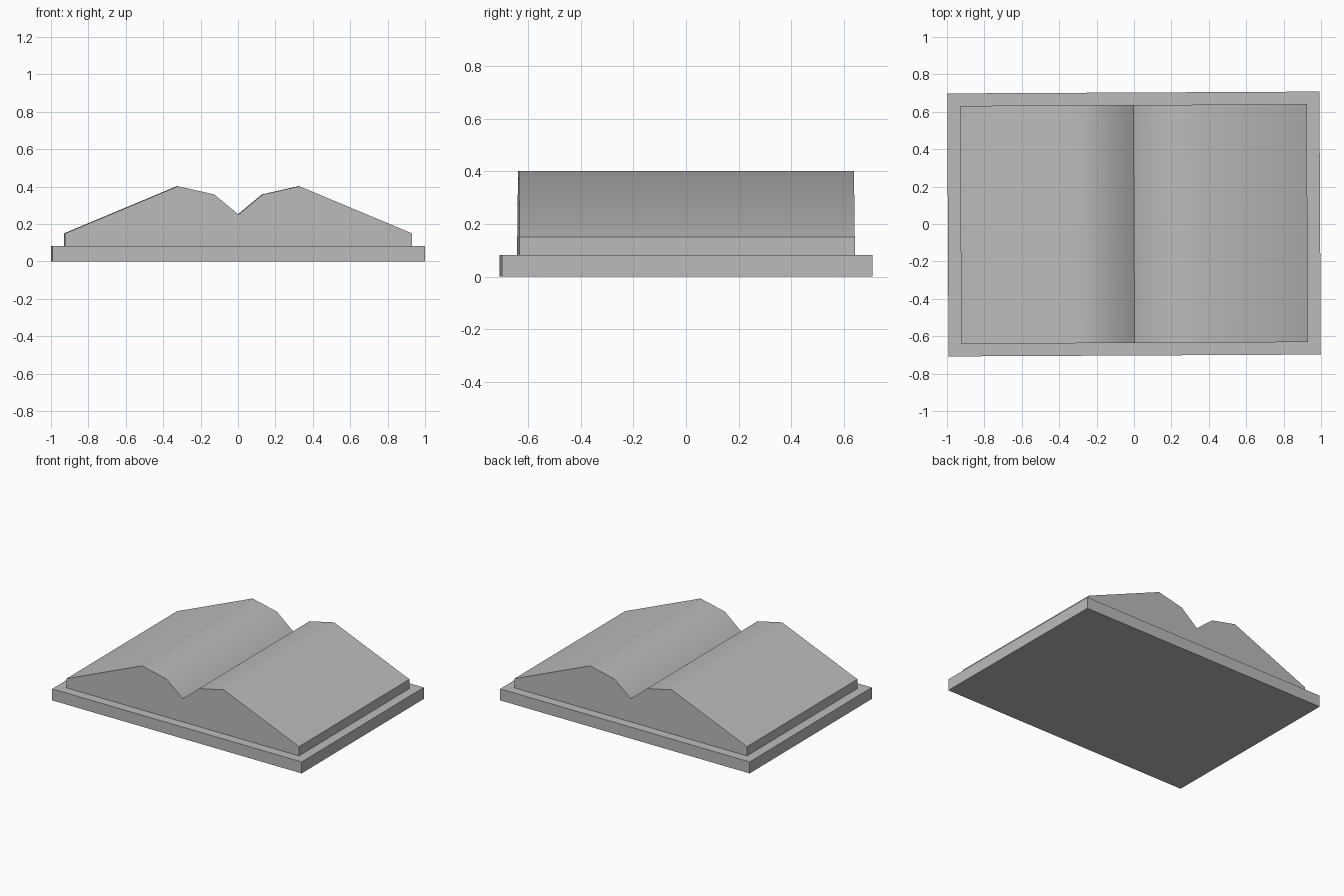
import bpy
import bmesh
import math

cube = bpy.data.objects.get("Cube")
if cube:
    bpy.data.objects.remove(cube, do_unlink=True)

TURN = 0.005  # the book lies very slightly askew

grey = bpy.data.materials.new("plain grey")
grey.use_nodes = True
colour = (0.5, 0.5, 0.5, 1)
grey.diffuse_color = colour
grey.node_tree.nodes["Principled BSDF"].inputs["Base Color"].default_value = colour


def extrude_profile(name, profile, half_depth):
    """Extrude an outline in x and z along y."""
    bm = bmesh.new()
    face = bm.faces.new([bm.verts.new((x, -half_depth, z)) for x, z in profile])
    result = bmesh.ops.extrude_face_region(bm, geom=[face])
    moved = [v for v in result["geom"] if isinstance(v, bmesh.types.BMVert)]
    bmesh.ops.translate(bm, vec=(0, 2 * half_depth, 0), verts=moved)
    bmesh.ops.recalc_face_normals(bm, faces=bm.faces)
    mesh = bpy.data.meshes.new(name)
    bm.to_mesh(mesh)
    bm.free()
    mesh.materials.append(grey)
    obj = bpy.data.objects.new(name, mesh)
    bpy.context.collection.objects.link(obj)
    obj.rotation_euler.z = TURN
    return obj


# Flat cover board
extrude_profile("cover", [(-0.995, 0), (0.995, 0), (0.995, 0.083), (-0.995, 0.083)], 0.703)

# Open page block: one half outline, mirrored around the central gutter
half = [(0.927, 0.083), (0.927, 0.15), (0.325, 0.402), (0.13, 0.358)]
outline = half + [(0, 0.25)] + [(-x, z) for x, z in reversed(half)]
pages = extrude_profile("pages", outline, 0.636)

# Soft page curves with a crisp gutter and crisp edges
bpy.ops.object.select_all(action="DESELECT")
pages.select_set(True)
bpy.context.view_layer.objects.active = pages
bpy.ops.object.shade_smooth_by_angle(angle=math.radians(50))
